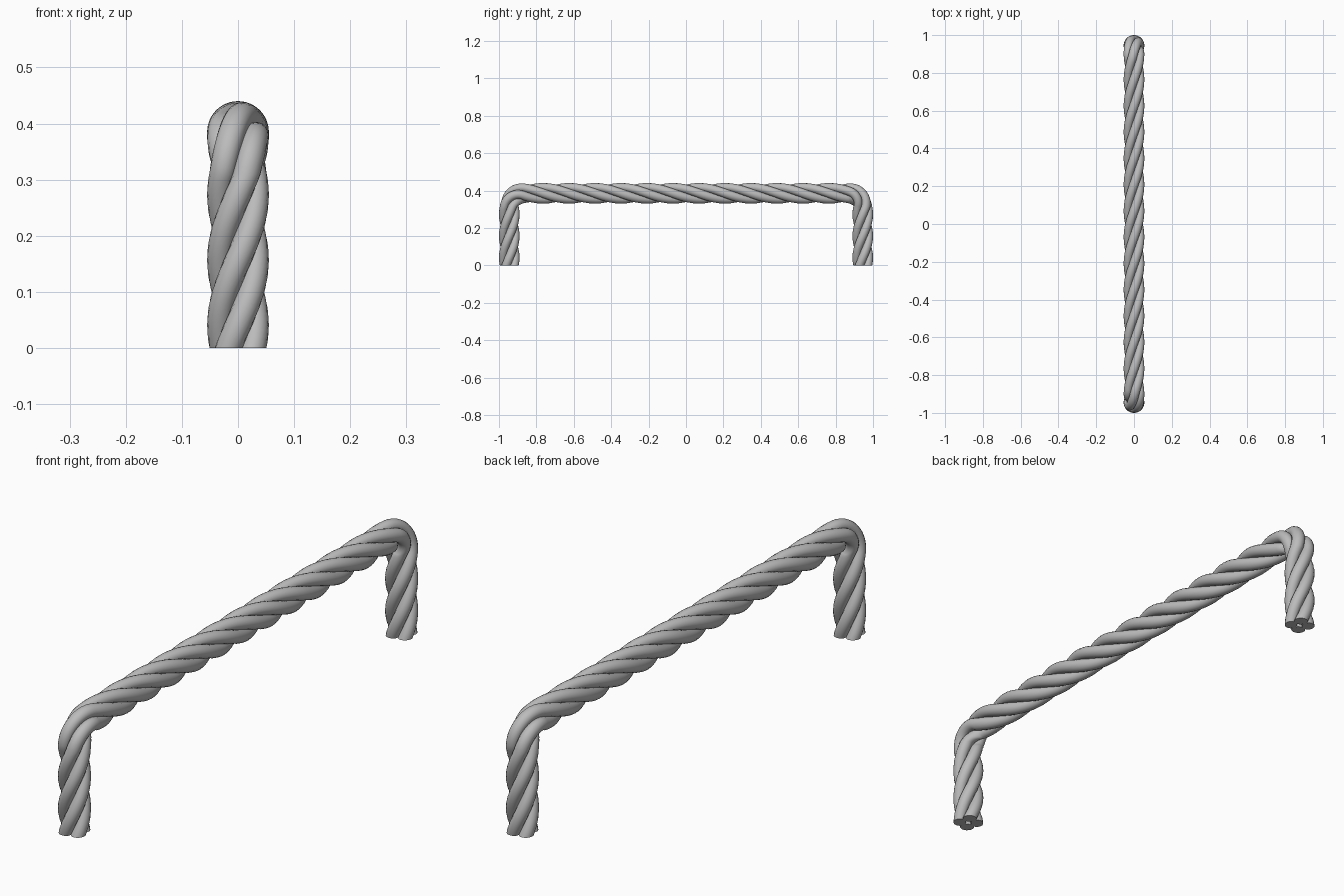
import bpy, bmesh, math
from mathutils import Vector

if "Cube" in bpy.data.objects:
    bpy.data.objects.remove(bpy.data.objects["Cube"])

STRANDS, SIDES = 4, 16
ORBIT, RADIUS = 0.032, 0.023       # strand centre distance and strand radius
LEG_Y, BAR_Z, BEND = 0.945, 0.385, 0.075
BAR_HALF = LEG_Y - BEND
ARC = BEND * math.pi / 2
LEG = BAR_Z - BEND
HALF = BAR_HALF + ARC + LEG
BAR_STEP, BEND_STEP, LEG_STEP = 0.139, 0.128, 0.116   # length per quarter turn

grey = bpy.data.materials.new("rope grey")
grey.diffuse_color = (0.5, 0.5, 0.5, 1)
grey.use_nodes = True
grey.node_tree.nodes["Principled BSDF"].inputs["Base Color"].default_value = grey.diffuse_color


def frame(s):
    """Rope centre and outward direction at signed distance s from mid-bar."""
    d, sign = abs(s), (1 if s >= 0 else -1)
    if d <= BAR_HALF:
        y, z, a = d, BAR_Z, 0
    elif d <= BAR_HALF + ARC:
        a = (d - BAR_HALF) / BEND
        y = BAR_HALF + BEND * math.sin(a)
        z = LEG + BEND * math.cos(a)
    else:
        y, z, a = LEG_Y, HALF - d, math.pi / 2
    return (Vector((0, sign * y, z)),
            Vector((0, sign * math.sin(a), math.cos(a))))


def twist(s):
    """Accumulated twist, tighter in the bends and legs."""
    d = abs(s)
    q = min(d, BAR_HALF) / BAR_STEP
    q += min(max(d - BAR_HALF, 0), ARC) / BEND_STEP
    q += max(d - BAR_HALF - ARC, 0) / LEG_STEP
    return math.copysign(q * math.pi / 2, s)


def stations():
    knots = [(-HALF, 30), (-BAR_HALF - ARC, 16), (-BAR_HALF, 150),
             (BAR_HALF, 16), (BAR_HALF + ARC, 30), (HALF, 0)]
    out = []
    for (a, n), (b, _) in zip(knots, knots[1:]):
        out += [a + (b - a) * i / n for i in range(n)]
    return out + [HALF]


side = Vector((1, 0, 0))
for k in range(STRANDS):
    # One strand wound around the rope's centre line
    bm = bmesh.new()
    rings = []
    for s in stations():
        centre, up = frame(s)
        th = twist(s) + math.pi / 4 + k * 2 * math.pi / STRANDS
        radial = up * math.cos(th) + side * math.sin(th)
        around = side * math.cos(th) - up * math.sin(th)
        ring = []
        for i in range(SIDES):
            a = 2 * math.pi * i / SIDES
            ring.append(bm.verts.new(centre + radial * (ORBIT + RADIUS * math.cos(a))
                                     + around * (1.1 * RADIUS * math.sin(a))))
        rings.append(ring)
    for r0, r1 in zip(rings, rings[1:]):
        for i in range(SIDES):
            j = (i + 1) % SIDES
            bm.faces.new((r0[i], r0[j], r1[j], r1[i]))
    # Flat cut ends
    bm.faces.new(rings[0])
    bm.faces.new(rings[-1])
    bmesh.ops.recalc_face_normals(bm, faces=bm.faces)
    mesh = bpy.data.meshes.new(f"rope_strand_{k + 1}")
    bm.to_mesh(mesh)
    bm.free()
    mesh.materials.append(grey)
    obj = bpy.data.objects.new(f"rope_strand_{k + 1}", mesh)
    bpy.context.collection.objects.link(obj)
    obj.select_set(True)
    bpy.context.view_layer.objects.active = obj

bpy.ops.object.shade_smooth_by_angle(angle=math.radians(50))
